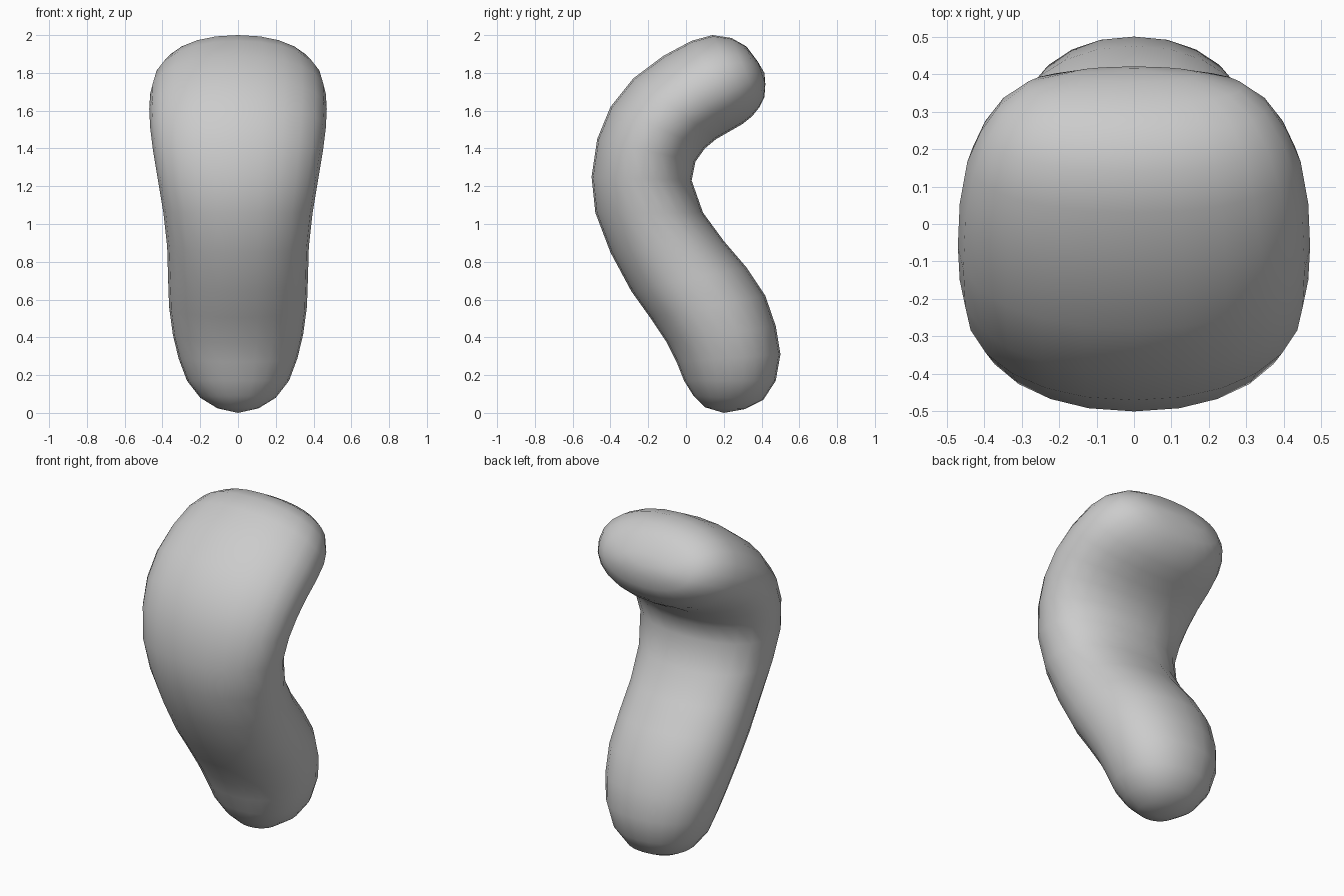
import bpy, bmesh
from math import sin, cos, tau, copysign

if "Cube" in bpy.data.objects:
    bpy.data.objects.remove(bpy.data.objects["Cube"])

SIDES = 24
# Cross-sections along the curved body: front y, front z, back y, back z, half width
SECTIONS = [
    (.10, .03, .31, .02, .11), (.04, .09, .41, .07, .20),
    (-.01, .17, .475, .17, .27), (-.05, .27, .50, .31, .315),
    (-.10, .37, .475, .46, .345), (-.19, .505, .42, .62, .365),
    (-.29, .645, .32, .77, .37), (-.40, .85, .20, .91, .375),
    (-.48, 1.06, .09, 1.06, .395), (-.50, 1.25, .03, 1.23, .425),
    (-.47, 1.45, .05, 1.33, .45), (-.40, 1.62, .10, 1.40, .465),
    (-.28, 1.77, .16, 1.45, .47), (-.12, 1.89, .23, 1.49, .465),
    (.03, 1.97, .30, 1.53, .445), (.14, 2.0, .35, 1.57, .41),
    (.24, 1.985, .39, 1.62, .36), (.32, 1.94, .415, 1.67, .29),
    (.38, 1.86, .42, 1.74, .17),
]


def soft(v):
    # slightly squared ellipse
    return copysign(abs(v) ** 0.93, v)


def ring(bm, fy, fz, by, bz, w):
    cy, cz, hy, hz = (fy + by) / 2, (fz + bz) / 2, (by - fy) / 2, (bz - fz) / 2
    verts = []
    for i in range(SIDES):
        a = tau * i / SIDES
        c, s = soft(cos(a)), soft(sin(a))
        verts.append(bm.verts.new((w * s, cy + hy * c, cz + hz * c)))
    return verts


# Curved bean-shaped body lofted through the sections
bm = bmesh.new()
rings = [ring(bm, *s) for s in SECTIONS]
for r0, r1 in zip(rings, rings[1:]):
    for i in range(SIDES):
        j = (i + 1) % SIDES
        bm.faces.new((r0[i], r0[j], r1[j], r1[i]))

# Rounded ends
for r, pole in ((rings[0], (0, .20, 0)), (rings[-1], (0, .415, 1.80))):
    p = bm.verts.new(pole)
    for i in range(SIDES):
        bm.faces.new((r[i], r[(i + 1) % SIDES], p))

bmesh.ops.recalc_face_normals(bm, faces=bm.faces)
for f in bm.faces:
    f.smooth = True
mesh = bpy.data.meshes.new("curved_body")
bm.to_mesh(mesh)
bm.free()
body = bpy.data.objects.new("curved_body", mesh)
bpy.context.collection.objects.link(body)
